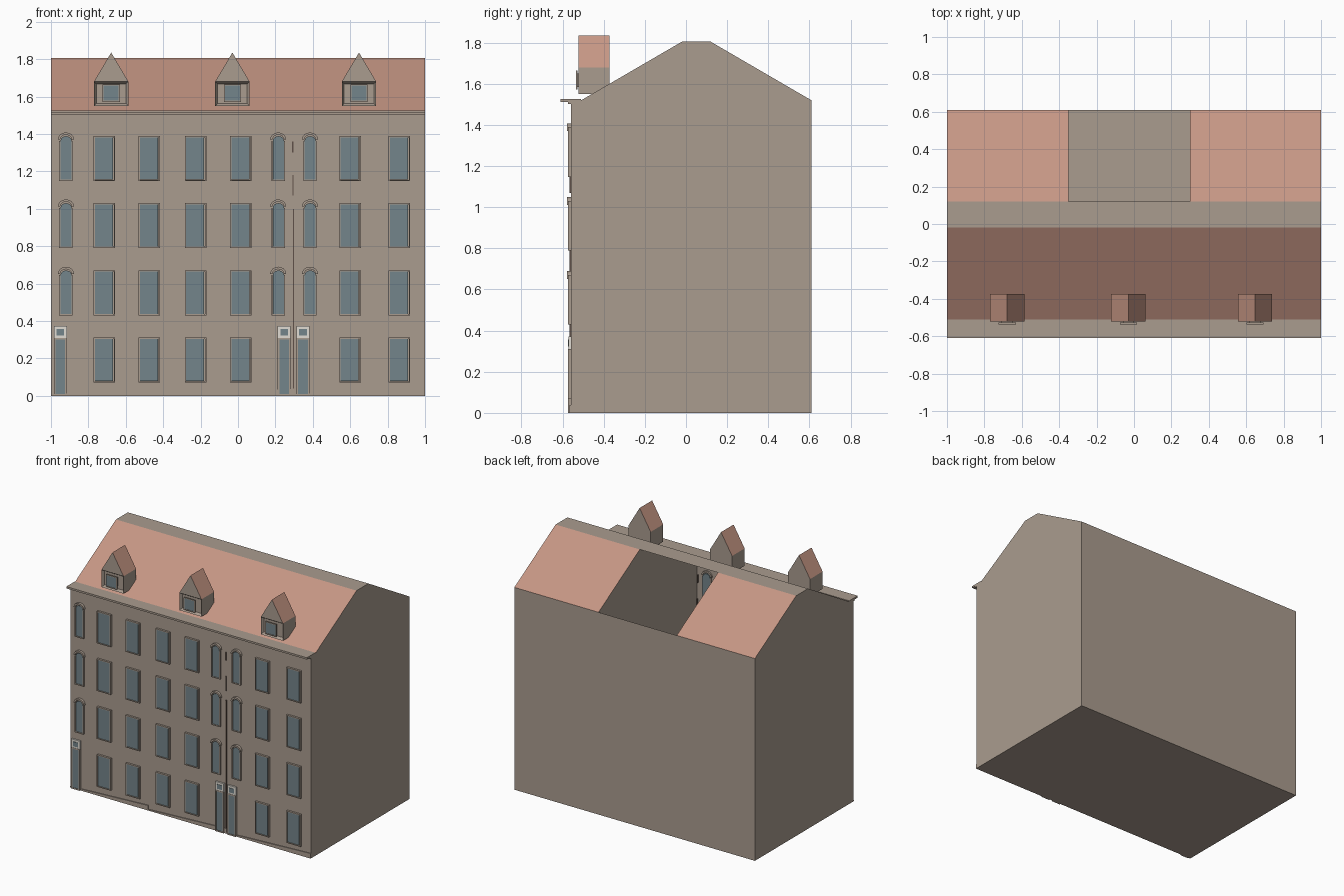
import bpy, bmesh, math

if "Cube" in bpy.data.objects:
    bpy.data.objects.remove(bpy.data.objects["Cube"])


def srgb(r, g, b):
    f = lambda c: ((c / 255 + 0.055) / 1.055) ** 2.4 if c > 10 else c / 3294
    return (f(r), f(g), f(b), 1)


def material(name, *rgb):
    m = bpy.data.materials.new(name)
    m.diffuse_color = srgb(*rgb)
    m.use_nodes = True
    m.node_tree.nodes["Principled BSDF"].inputs["Base Color"].default_value = m.diffuse_color
    return m


WALL = material("wall_plaster", 170, 156, 143)
ROOF = material("roof_tile", 198, 150, 132)
GLASS = material("window_glass", 116, 133, 139)
WHITE = material("white_trim", 225, 220, 212)
DARK = material("dark_pipe", 95, 80, 72)


def finish(name, bm, *mats):
    bmesh.ops.recalc_face_normals(bm, faces=bm.faces)
    me = bpy.data.meshes.new(name)
    bm.to_mesh(me)
    bm.free()
    for m in mats:
        me.materials.append(m)
    ob = bpy.data.objects.new(name, me)
    bpy.context.collection.objects.link(ob)
    return ob


def add_prism(bm, pts, to3d, a, b):
    """Extrude a 2D outline between depths a and b."""
    lo = [bm.verts.new(to3d(p, a)) for p in pts]
    hi = [bm.verts.new(to3d(p, b)) for p in pts]
    n = len(pts)
    faces = [bm.faces.new(lo), bm.faces.new(hi[::-1])]
    faces += [bm.faces.new((lo[i], lo[(i + 1) % n], hi[(i + 1) % n], hi[i])) for i in range(n)]
    return faces


ALONG_X = lambda p, d: (d, p[0], p[1])
ALONG_Y = lambda p, d: (p[0], d, p[1])


def prism(name, pts, to3d, a, b, mat):
    bm = bmesh.new()
    add_prism(bm, pts, to3d, a, b)
    return finish(name, bm, mat)


def box(name, x0, x1, y0, y1, z0, z1, mat):
    return prism(name, [(x0, z0), (x1, z0), (x1, z1), (x0, z1)], ALONG_Y, y0, y1, mat)


def frame(name, x0, x1, z0, z1, t, y0, y1, mat):
    """Rectangular surround made of four bars."""
    bm = bmesh.new()
    for a, b, c, d in ((x0, x0 + t, z0, z1), (x1 - t, x1, z0, z1),
                       (x0 + t, x1 - t, z0, z0 + t), (x0 + t, x1 - t, z1 - t, z1)):
        add_prism(bm, [(a, c), (b, c), (b, d), (a, d)], ALONG_Y, y0, y1)
    return finish(name, bm, mat)


FRONT = -0.56
EAVE, RIDGE = 1.52, 1.805
SECTIONS = ((-1, -0.35), (-0.35, 0.30), (0.30, 1))
PROFILE = [(FRONT, 0), (0.61, 0), (0.61, EAVE), (0.12, RIDGE),
           (-0.02, RIDGE), (-0.51, EAVE), (FRONT, EAVE)]

# Three house bodies; the middle one is open where its rear roof slope would be
for i, (x0, x1) in enumerate(SECTIONS):
    bm = bmesh.new()
    add_prism(bm, PROFILE, ALONG_X, x0, x1)
    bmesh.ops.recalc_face_normals(bm, faces=bm.faces)
    bm.normal_update()
    gone = []
    for f in bm.faces:
        if f.normal.z > 0.3 and abs(f.normal.y) > 0.3:
            f.material_index = 1
        if i == 1 and (abs(f.normal.x) > 0.9 or (f.normal.z > 0.3 and f.normal.y > 0.3)):
            gone.append(f)
    bmesh.ops.delete(bm, geom=gone, context='FACES')
    finish("house_body", bm, WALL, ROOF)
    # Wedge-shaped plinth strip
    prism("plinth", [(x0, 0), (x1, 0), (x1, 0.038), (x0, 0.008)], ALONG_Y, FRONT - 0.006, FRONT + 0.01, WALL)

# Eaves cornice and the moulding below it
box("cornice", -1, 1, -0.61, -0.51, 1.512, 1.526, WALL)
box("cornice_moulding", -1, 1, -0.575, -0.55, 1.503, 1.512, WALL)

# Rectangular windows
ROWS = (0.07, 0.43, 0.79, 1.148)
for x in (-0.772, -0.532, -0.284, -0.042, 0.542, 0.805):
    for z in ROWS:
        box("window_pane", x + 0.003, x + 0.103, FRONT - 0.012, FRONT + 0.01, z + 0.008, z + 0.237, GLASS)
        frame("window_frame", x, x + 0.115, z, z + 0.241, 0.007, FRONT - 0.015, FRONT + 0.01, WALL)


def arch(cx, z, w, rise, n=8):
    """Points of a shallow arch from right to left."""
    return [(cx + w * math.cos(math.pi * k / n), z + rise * math.sin(math.pi * k / n)) for k in range(n + 1)]


# Narrow arched windows with hood mouldings
for cx in (-0.92, 0.215, 0.385):
    for z in ROWS[1:]:
        pane = [(cx - 0.029, z + 0.008), (cx + 0.031, z + 0.008)] + arch(cx + 0.001, z + 0.215, 0.03, 0.025)
        prism("arched_pane", pane, ALONG_Y, FRONT - 0.01, FRONT + 0.01, GLASS)
        for s in (-1, 1):
            xj = cx + s * 0.033
            box("arched_jamb", xj - 0.003, xj + 0.003, FRONT - 0.014, FRONT + 0.01, z, z + 0.215, WALL)
        box("arched_sill", cx - 0.036, cx + 0.036, FRONT - 0.014, FRONT + 0.01, z, z + 0.008, WALL)
        hood = arch(cx, z + 0.222, 0.043, 0.038) + arch(cx, z + 0.222, 0.031, 0.025)[::-1]
        bm = bmesh.new()
        n = len(hood) // 2
        for k in range(n - 1):
            add_prism(bm, [hood[k], hood[k + 1], hood[-2 - k], hood[-1 - k]], ALONG_Y, FRONT - 0.018, FRONT + 0.01)
        finish("arched_hood", bm, WALL)

# Doors with a white transom light
for x in (-0.985, 0.212, 0.312):
    box("door_panel", x + 0.008, x + 0.062, FRONT - 0.01, FRONT + 0.01, 0.005, 0.305, GLASS)
    frame("door_frame", x, x + 0.07, 0, 0.31, 0.009, FRONT - 0.014, FRONT + 0.01, WALL)
    box("door_transom", x, x + 0.07, FRONT - 0.012, FRONT + 0.01, 0.31, 0.372, WHITE)
    box("transom_light", x + 0.015, x + 0.056, FRONT - 0.015, FRONT, 0.322, 0.356, GLASS)

# Downpipe along the section joint, broken near the top
for z0, z1 in ((0, 1.0), (1.07, 1.18), (1.3, 1.36)):
    x = 0.306 - 0.01 * z1
    box("downpipe", x - 0.003, x + 0.003, FRONT - 0.006, FRONT + 0.01, z0, z1, DARK)

# Dormers: pentagonal hut with tiled slopes and a recessed front
for cx in (-0.678, -0.03, 0.647):
    w, z0, z1, top = 0.092, 1.55, 1.68, 1.835
    y0, y1 = -0.522, -0.373
    bm = bmesh.new()
    add_prism(bm, [(cx - w, z0), (cx + w, z0), (cx + w, z1), (cx - w, z1)], ALONG_Y, y0, y1)
    bmesh.ops.recalc_face_normals(bm, faces=bm.faces)
    bm.normal_update()
    face = [f for f in bm.faces if f.normal.y < -0.9]
    bmesh.ops.inset_region(bm, faces=face, thickness=0.018)
    bmesh.ops.translate(bm, verts=face[0].verts, vec=(0, 0.02, 0))
    finish("dormer_body", bm, WALL)
    bm = bmesh.new()
    add_prism(bm, [(cx - w, z1), (cx + w, z1), (cx, top)], ALONG_Y, y0, y1)
    bmesh.ops.recalc_face_normals(bm, faces=bm.faces)
    bm.normal_update()
    for f in bm.faces:
        f.material_index = int(f.normal.z > 0.2)
    finish("dormer_roof", bm, WALL, ROOF)
    box("dormer_mount", cx - 0.03, cx + 0.03, -0.528, -0.49, 1.585, 1.65, WALL)
    box("dormer_pane", cx - 0.042, cx + 0.042, -0.533, -0.527, 1.576, 1.66, GLASS)
    frame("dormer_frame", cx - 0.046, cx + 0.046, 1.572, 1.664, 0.006, -0.536, -0.527, WALL)
